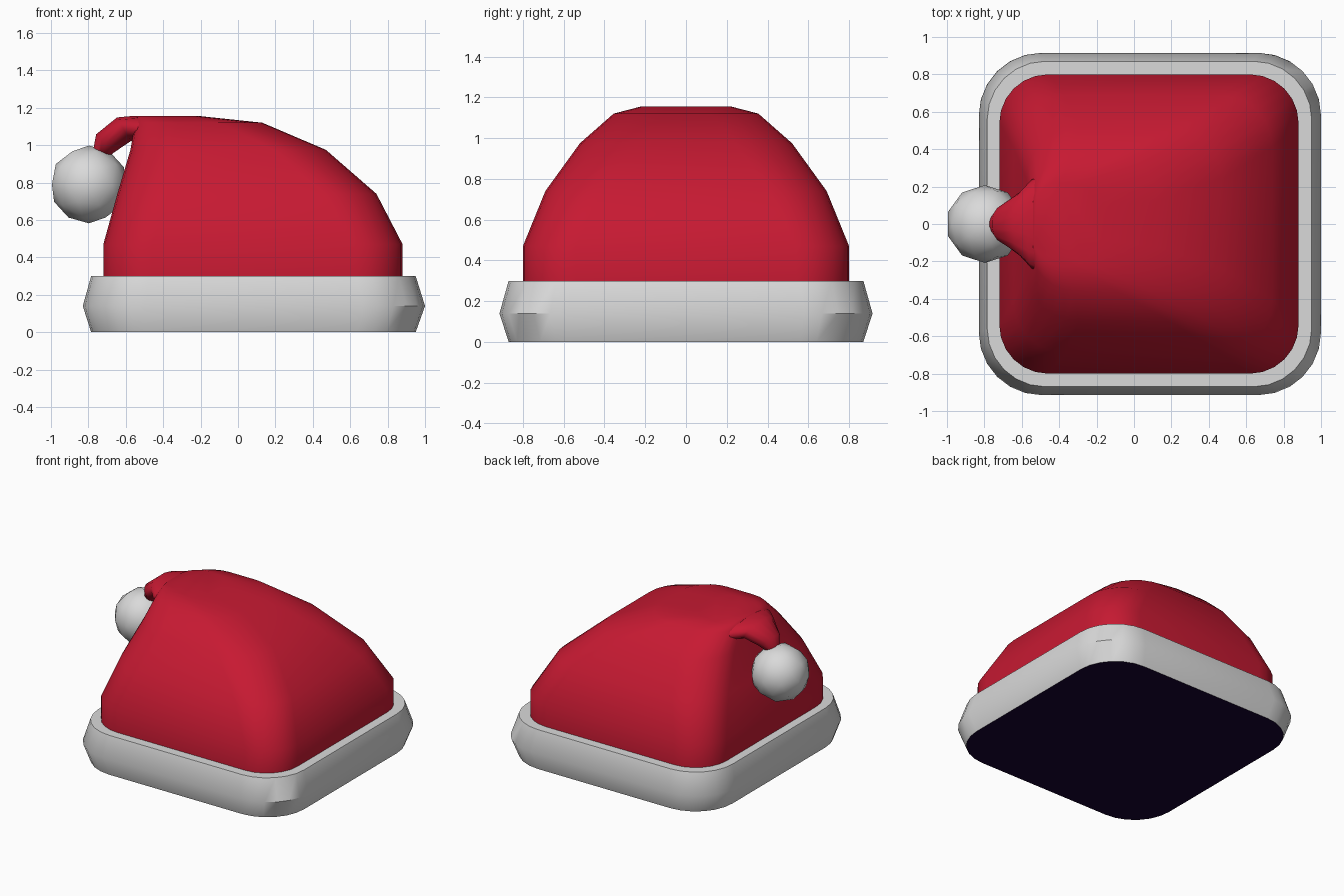
import bpy, bmesh, math

if "Cube" in bpy.data.objects:
    bpy.data.objects.remove(bpy.data.objects["Cube"])


def material(name, rgb):
    m = bpy.data.materials.new(name)
    m.diffuse_color = (*rgb, 1)
    m.use_nodes = True
    m.node_tree.nodes["Principled BSDF"].inputs["Base Color"].default_value = m.diffuse_color
    return m


RED = material("red felt", (0.57, 0.010, 0.032))
WHITE = material("white fur", (0.70, 0.70, 0.70))
DARK = material("dark lining", (0.008, 0.0005, 0.028))


def rounded_loop(x0, x1, hy, r, z, n=6):
    """Rounded rectangle in the xy plane, n+1 points per corner."""
    pts = []
    for k, (cx, cy) in enumerate([(x1 - r, hy - r), (x0 + r, hy - r),
                                  (x0 + r, r - hy), (x1 - r, r - hy)]):
        for i in range(n + 1):
            a = math.pi / 2 * (k + i / n)
            pts.append((cx + r * math.cos(a), cy + r * math.sin(a), z))
    return pts


def tilted_loop(x, z, hw, hh, tilt, n=14):
    """Ellipse across the y axis, leaning over by tilt degrees."""
    t = math.radians(tilt)
    pts = []
    for i in range(n):
        a = 2 * math.pi * i / n
        h = hh * math.sin(a)
        pts.append((x - h * math.sin(t), hw * math.cos(a), z + h * math.cos(t)))
    return pts


def loft(name, loops, mat, sharp=40, cap_start=False, cap_end=True):
    bm = bmesh.new()
    rings = [[bm.verts.new(p) for p in loop] for loop in loops]
    for a, b in zip(rings, rings[1:]):
        for i in range(len(a)):
            j = (i + 1) % len(a)
            bm.faces.new((a[i], a[j], b[j], b[i]))
    if cap_start:
        bm.faces.new(rings[0][::-1])
    if cap_end:
        bm.faces.new(rings[-1])
    bmesh.ops.recalc_face_normals(bm, faces=bm.faces)
    return finish(name, bm, mat, sharp)


def finish(name, bm, mat, sharp):
    me = bpy.data.meshes.new(name)
    bm.to_mesh(me)
    bm.free()
    me.materials.append(mat)
    me.shade_smooth()
    me.set_sharp_from_angle(angle=math.radians(sharp))
    ob = bpy.data.objects.new(name, me)
    bpy.context.collection.objects.link(ob)
    return ob


# Fur brim, closed underneath by the dark lining
brim = loft("fur_brim", [
    rounded_loop(-0.785, 0.95, 0.87, 0.31, 0),
    rounded_loop(-0.83, 1.0, 0.915, 0.335, 0.14),
    rounded_loop(-0.785, 0.95, 0.87, 0.31, 0.3),
    rounded_loop(-0.70, 0.86, 0.78, 0.25, 0.3)], WHITE, cap_start=True)
brim.data.materials.append(DARK)
for f in brim.data.polygons:
    if f.normal.z < -0.9:
        f.material_index = 1

# Felt body, drifting left as it narrows
loft("hat_body", [rounded_loop(*row) for row in (
    (-0.72, 0.88, 0.80, 0.26, 0.29),
    (-0.72, 0.88, 0.80, 0.26, 0.47),
    (-0.645, 0.74, 0.69, 0.28, 0.74),
    (-0.575, 0.47, 0.52, 0.28, 0.975),
    (-0.55, 0.13, 0.355, 0.23, 1.12),
    (-0.54, -0.20, 0.22, 0.14, 1.155))], RED, sharp=75)

# Folded tip hanging over the left side
loft("folded_tip", [tilted_loop(*row) for row in (
    (-0.46, 1.08, 0.28, 0.075, 0),
    (-0.55, 1.085, 0.235, 0.075, 15),
    (-0.61, 1.085, 0.17, 0.075, 30),
    (-0.71, 1.01, 0.095, 0.07, 45),
    (-0.735, 0.95, 0.05, 0.045, 70))], RED, sharp=60, cap_start=True)

# Pom-pom
bm = bmesh.new()
bmesh.ops.create_icosphere(bm, subdivisions=2, radius=0.208)
bmesh.ops.translate(bm, verts=bm.verts, vec=(-0.797, 0, 0.79))
finish("pom_pom", bm, WHITE, 60)
